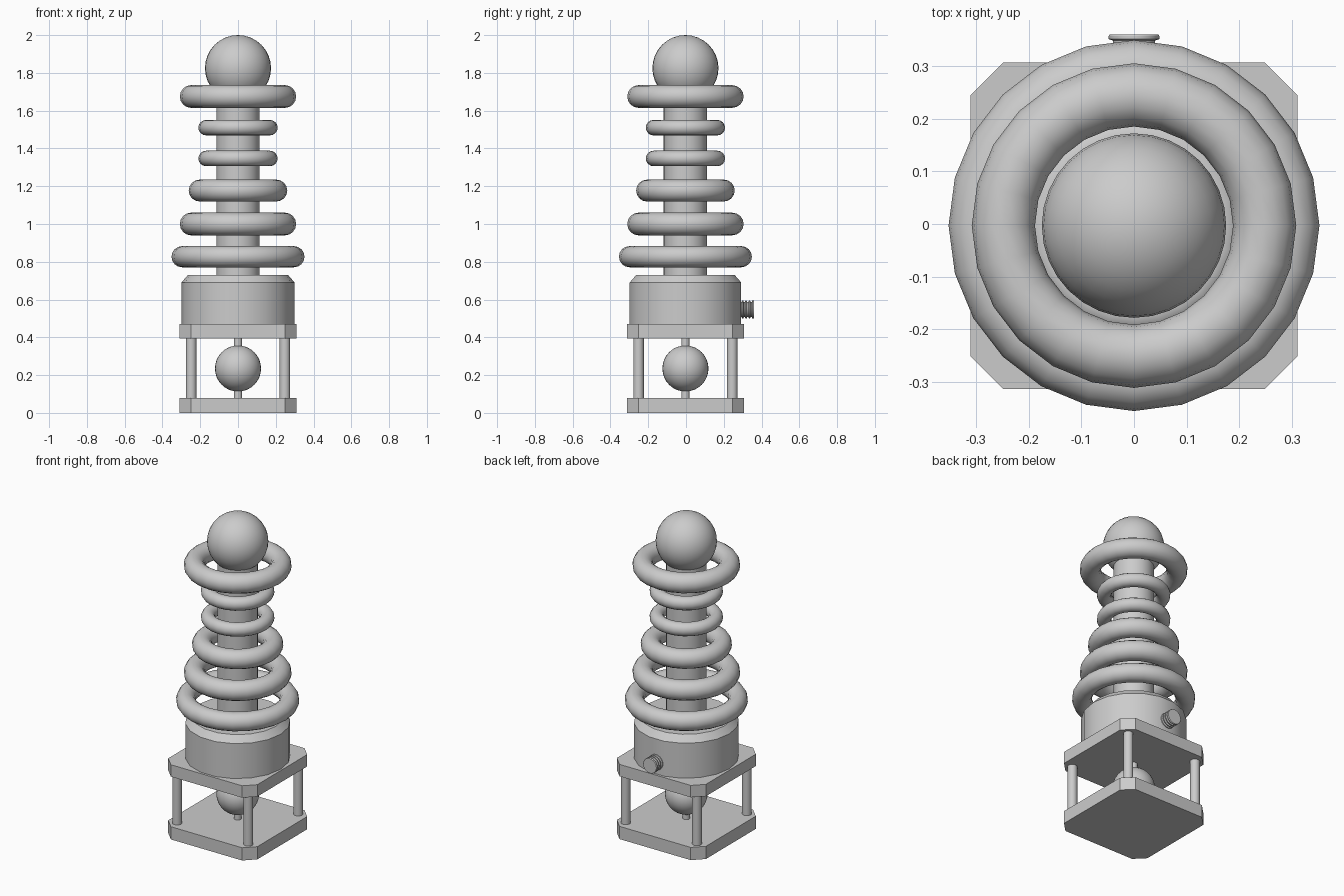
import bpy, math

if "Cube" in bpy.data.objects:
    bpy.data.objects.remove(bpy.data.objects["Cube"], do_unlink=True)

OY = -0.003  # main axis, offset by the protruding bolt

grey = bpy.data.materials.new("light_grey")
grey.use_nodes = True
colour = (0.6, 0.6, 0.6, 1)
grey.diffuse_color = colour
grey.node_tree.nodes["Principled BSDF"].inputs["Base Color"].default_value = colour


def finish(name, angle=40):
    ob = bpy.context.object
    ob.name = name
    ob.data.materials.clear()
    ob.data.materials.append(grey)
    if angle:
        bpy.ops.object.shade_smooth_by_angle(angle=math.radians(angle))
    return ob


def add_mesh(name, verts, faces, angle):
    me = bpy.data.meshes.new(name)
    me.from_pydata(verts, [], faces)
    ob = bpy.data.objects.new(name, me)
    bpy.context.collection.objects.link(ob)
    bpy.ops.object.select_all(action='DESELECT')
    ob.select_set(True)
    bpy.context.view_layer.objects.active = ob
    return finish(name, angle)


def lathe(name, profile, sides, angle=40):
    """Capped solid of revolution about z from (radius, height) pairs."""
    verts, faces = [], []
    for r, z in profile:
        for i in range(sides):
            a = math.tau * i / sides
            verts.append((r * math.cos(a), r * math.sin(a), z))
    for k in range(len(profile) - 1):
        for i in range(sides):
            j = (i + 1) % sides
            faces.append((k * sides + i, k * sides + j,
                          (k + 1) * sides + j, (k + 1) * sides + i))
    top = (len(profile) - 1) * sides
    faces.append(tuple(reversed(range(sides))))
    faces.append(tuple(range(top, top + sides)))
    ob = add_mesh(name, verts, faces, angle)
    ob.location = (0, OY, 0)
    return ob


def rod(name, x, y, z0, z1, r, sides=16):
    ob = lathe(name, [(r, z0), (r, z1)], sides)
    ob.location = (x, y + OY, 0)


def plate(name, z0, z1, h=0.31, c=0.062):
    """Square slab with cut corners."""
    k = h - c
    loop = [(h, -k), (h, k), (k, h), (-k, h), (-h, k), (-h, -k), (-k, -h), (k, -h)]
    n = len(loop)
    verts = [(x, y, z) for z in (z0, z1) for x, y in loop]
    faces = [(i, (i + 1) % n, n + (i + 1) % n, n + i) for i in range(n)]
    faces += [tuple(reversed(range(n))), tuple(range(n, 2 * n))]
    add_mesh(name, verts, faces, 0).location = (0, OY, 0)


def ball(name, z, r):
    bpy.ops.mesh.primitive_uv_sphere_add(segments=32, ring_count=16, radius=r,
                                         location=(0, OY, z))
    finish(name)


# Open cage: two plates, four posts, a ball on a thin spindle
plate("base_plate", 0, 0.08)
plate("upper_plate", 0.395, 0.47)
for sx, side in ((1, "left"), (-1, "right")):
    for sy, end in ((-1, "front"), (1, "back")):
        rod(f"{end}_{side}_post", sx * 0.248, sy * 0.248, 0.07, 0.4, 0.028)
rod("spindle", 0, 0, 0.07, 0.4, 0.022)
ball("cage_ball", 0.235, 0.122)

# Drum with a chamfered top, column and top ball
lathe("drum", [(0.3, 0.465), (0.3, 0.69), (0.265, 0.73)], 18, 30)
rod("column", 0, 0, 0.72, 1.7, 0.115, 32)
ball("top_ball", 1.825, 0.175)

# Floating rings: height, outer radius, tube radius
rings = [(0.827, 0.352, 0.056), (1.0, 0.308, 0.06), (1.177, 0.261, 0.058),
         (1.347, 0.21, 0.041), (1.51, 0.21, 0.041), (1.675, 0.308, 0.06)]
for n, (z, outer, tube) in enumerate(rings, 1):
    bpy.ops.mesh.primitive_torus_add(major_segments=24, minor_segments=16,
                                     major_radius=outer - tube, minor_radius=tube,
                                     location=(0, OY, z))
    finish(f"ring_{n}", 60)

# Ribbed bolt at the back of the drum
profile = [(0.04, 0.25)]
for k in range(4):
    y = 0.294 + 0.018 * k
    profile += [(0.04, y), (0.048, y + 0.003), (0.048, y + 0.009), (0.04, y + 0.012)]
profile[-1] = (0.046, 0.36)
bolt = lathe("back_bolt", profile, 20, 30)
bolt.rotation_euler = (-math.pi / 2, 0, 0)
bolt.location = (0, 0, 0.547)
